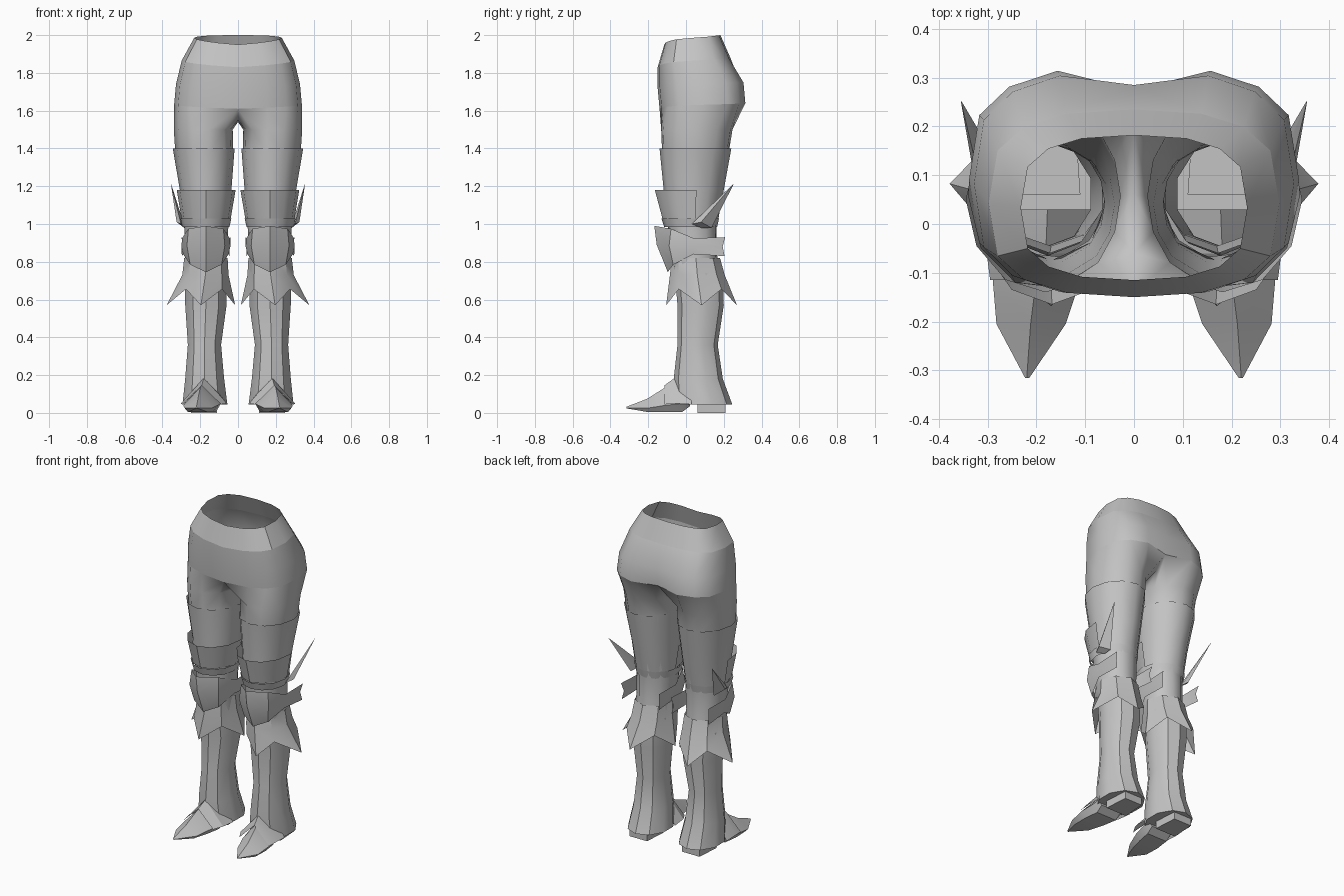
import bpy
import bmesh
from math import sin, cos, pi, radians

default_cube = bpy.data.objects.get("Cube")
if default_cube:
    bpy.data.objects.remove(default_cube, do_unlink=True)

steel = bpy.data.materials.new("light_grey_steel")
steel.use_nodes = True
grey = (0.55, 0.55, 0.55, 1)
steel.diffuse_color = grey
steel.node_tree.nodes["Principled BSDF"].inputs["Base Color"].default_value = grey


def skin(name, rows, closed=True, cap_start=False, cap_end=False, sharp=35):
    """Join rows of points into a surface, mirrored to the other side."""
    bm = bmesh.new()
    rings = [[bm.verts.new(point) for point in row] for row in rows]
    count = len(rings[0])
    for upper, lower in zip(rings, rings[1:]):
        for i in range(count if closed else count - 1):
            j = (i + 1) % count
            bm.faces.new((upper[i], lower[i], lower[j], upper[j]))
    if cap_start:
        bm.faces.new(rings[0])
    if cap_end:
        bm.faces.new(rings[-1])
    bmesh.ops.recalc_face_normals(bm, faces=bm.faces)
    mesh = bpy.data.meshes.new(name)
    bm.to_mesh(mesh)
    bm.free()
    mesh.materials.append(steel)
    mesh.shade_smooth()
    mesh.set_sharp_from_angle(angle=radians(sharp))
    part = bpy.data.objects.new(name, mesh)
    bpy.context.collection.objects.link(part)
    mirror = part.modifiers.new("mirror", "MIRROR")
    mirror.merge_threshold = 0.0005
    return part


def spread(start, end, count):
    return [start + (end - start) * i / (count - 1) for i in range(count)]


def oval(z, inner, outer, front, back, angles):
    """Oval ring; angles run from the front towards the outside."""
    cx, cy = (inner + outer) / 2, (front + back) / 2
    rx, ry = (outer - inner) / 2, (back - front) / 2
    return [(cx + rx * sin(radians(a)), cy - ry * cos(radians(a)), z) for a in angles]


def half_ring(width, front, back, z_front, z_back, cleft=0.0):
    """Half of a hip ring, from front centre round the side to back centre."""
    points = []
    for i in range(9):
        a = pi * i / 8
        c = cos(a)
        push = abs(c) ** 0.6 * (1 if c > 0 else -1)
        x = 0 if i in (0, 8) else width * sin(a) ** 0.8
        y = (front + back) / 2 - (back - front) / 2 * push
        if i == 8:
            y -= cleft
        z = z_front + (z_back - z_front) * max(0, (1 - c) / 2) ** 0.5
        points.append((x, y, z))
    return points


# Hips, open at the waist, with a belt band
waist = half_ring(0.232, -0.115, 0.182, 1.95, 2.0)
belt = half_ring(0.298, -0.15, 0.235, 1.83, 1.88)
hip = half_ring(0.328, -0.15, 0.315, 1.72, 1.75, 0.03)
seat = half_ring(0.338, -0.14, 0.325, 1.61, 1.64, 0.05)
skin("belt_band", [waist, belt], closed=False)
skin("hips", [belt, hip, seat], closed=False, sharp=50)

# Thighs, starting at the leg opening and the crotch
crotch = [(0, 0.2, 1.57), (0, 0.06, 1.54), (0, -0.06, 1.55)]
thigh_angles = spread(-45, 225, 9) + [247.5, 270, 292.5]
thigh_sizes = [
    (1.5, 0.028, 0.34, -0.135, 0.25),
    (1.38, 0.025, 0.332, -0.13, 0.23),
    (1.18, 0.04, 0.3, -0.11, 0.19),
    (1.0, 0.05, 0.285, -0.1, 0.165),
    (0.85, 0.06, 0.28, -0.08, 0.165),
    (0.74, 0.06, 0.28, -0.07, 0.18),
]
skin("thighs", [seat + crotch] + [oval(*s, thigh_angles) for s in thigh_sizes], sharp=50)

# Thigh plates, flared at the top
around = spread(0, 330, 12)
skin("thigh_plates", [
    oval(1.4, 0.018, 0.345, -0.14, 0.24, around),
    oval(1.18, 0.035, 0.308, -0.118, 0.2, around),
    oval(1.02, 0.045, 0.295, -0.11, 0.17, around),
])

# Cuffs round the front of the lower thigh
front_arc = spread(-95, 95, 7)
skin("thigh_cuffs", [
    oval(1.18, 0.012, 0.325, -0.165, 0.24, front_arc),
    oval(1.03, 0.038, 0.3, -0.125, 0.2, front_arc),
], closed=False)

# Narrow bands above the knee, with an outward spike
skin("knee_bands", [
    oval(1.03, 0.035, 0.305, -0.13, 0.175, around),
    oval(0.985, 0.045, 0.295, -0.115, 0.165, around),
])
spike_base = [(0.302, 0.03, 1.0), (0.325, 0.08, 1.01), (0.285, 0.135, 0.98), (0.28, 0.08, 0.98)]
spike_tip = [(0.354 + 0.03 * (x - 0.3), 0.25 + 0.03 * (y - 0.08), 1.21) for x, y, z in spike_base]
skin("thigh_spikes", [spike_base, spike_tip], cap_start=True, cap_end=True)

# Knee guards: angle, then height and reach of the top, middle and bottom edges
knee_profile = [
    (0, (0.99, 1.6), (0.89, 1.5), (0.745, 1.05)),
    (40, (0.975, 1.2), (0.885, 1.3), (0.785, 1.08)),
    (90, (0.925, 1.05), (0.88, 1.08), (0.84, 1.0)),
    (140, (0.93, 1.68), (0.88, 1.55), (0.83, 1.65)),
]
knee_columns = [(-a, *edges) for a, *edges in knee_profile[:0:-1]] + knee_profile
knee_rows = []
for row in (1, 2, 3):
    points = []
    for column in knee_columns:
        a, (z, reach) = radians(column[0]), column[row]
        points.append((0.17 + 0.12 * reach * sin(a), 0.04 - 0.13 * reach * cos(a), z))
    knee_rows.append(points)
skin("knee_guards", knee_rows, closed=False)

# Pointed skirts below the knee: tips at front, sides and back
eight = spread(0, 315, 8)
tips = oval(0.57, 0.015, 0.378, -0.105, 0.27, eight)
valleys = oval(0.655, 0.045, 0.315, -0.085, 0.235, eight)
hem = [tips[i] if i % 2 == 0 else valleys[i] for i in range(8)]
skin("shin_skirts", [
    oval(0.82, 0.055, 0.285, -0.075, 0.18, eight),
    oval(0.73, 0.05, 0.295, -0.085, 0.205, eight),
    hem,
])

# Boot shafts, widening to the heel
ten = spread(0, 324, 10)
boot_sizes = [
    (0.74, 0.06, 0.285, -0.06, 0.195),
    (0.57, 0.055, 0.285, -0.045, 0.2),
    (0.36, 0.085, 0.27, -0.045, 0.168),
    (0.18, 0.068, 0.285, -0.065, 0.195),
    (0.045, 0.05, 0.3, -0.06, 0.245),
]
skin("boots", [oval(*s, ten) for s in boot_sizes], cap_end=True)


def foot_row(y, inner, outer, ridge, base, side, top):
    """Cross-section of the foot with a central ridge."""
    inset = (outer - inner) * 0.14
    return [(inner + inset, y, base), (inner, y, side), (ridge, y, top),
            (outer, y, side), (outer - inset, y, base)]


# Pointed toes
skin("toe_caps", [
    foot_row(-0.316, 0.215, 0.223, 0.22, 0.024, 0.027, 0.032),
    foot_row(-0.205, 0.14, 0.282, 0.212, 0.005, 0.025, 0.075),
    foot_row(-0.11, 0.108, 0.29, 0.2, 0.004, 0.04, 0.135),
    foot_row(-0.02, 0.09, 0.28, 0.185, 0.005, 0.05, 0.16),
    foot_row(0.02, 0.09, 0.28, 0.18, 0.035, 0.06, 0.16),
], cap_start=True, cap_end=True, sharp=25)

# Ridged flaps over the instep
flap_rows = []
for y, inner, outer, low, top in [(-0.115, 0.09, 0.295, 0.045, 0.145),
                                  (-0.06, 0.06, 0.302, 0.05, 0.185),
                                  (0.03, 0.055, 0.3, 0.045, 0.2)]:
    middle = (inner + outer) / 2
    flap_rows.append([(inner, y, low), (middle, y, top), (outer, y, low)])
skin("instep_flaps", flap_rows, closed=False, sharp=25)

# Heel blocks
heel = [(0.11, 0.06), (0.25, 0.06), (0.24, 0.21), (0.12, 0.21)]
skin("heels", [[(x, y, z) for x, y in heel] for z in (0.0, 0.05)],
     cap_start=True, cap_end=True)
